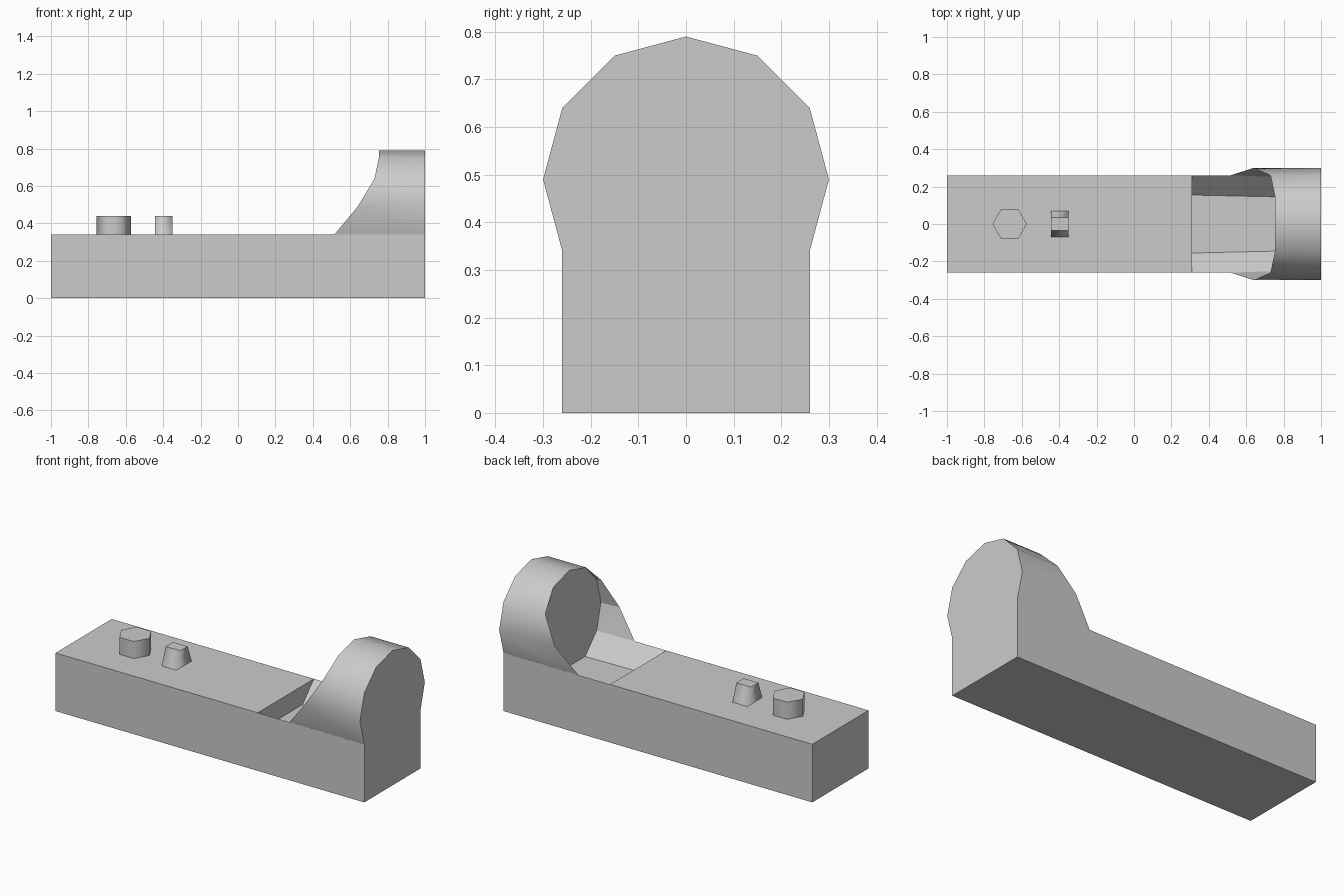
import bpy, bmesh, math

if "Cube" in bpy.data.objects:
    bpy.data.objects.remove(bpy.data.objects["Cube"], do_unlink=True)

grey = bpy.data.materials.new("light grey")
grey.use_nodes = True
grey.diffuse_color = (0.6, 0.6, 0.6, 1)
grey.node_tree.nodes["Principled BSDF"].inputs["Base Color"].default_value = (0.6, 0.6, 0.6, 1)


def finish(name, bm):
    bmesh.ops.remove_doubles(bm, verts=bm.verts, dist=1e-5)
    bmesh.ops.recalc_face_normals(bm, faces=bm.faces)
    mesh = bpy.data.meshes.new(name)
    bm.to_mesh(mesh)
    bm.free()
    mesh.materials.append(grey)
    obj = bpy.data.objects.new(name, mesh)
    bpy.context.collection.objects.link(obj)
    return obj


def face(bm, points, smooth=False):
    f = bm.faces.new([bm.verts.new(p) for p in points])
    f.smooth = smooth


def both_sides(bm, points, smooth=False):
    face(bm, points, smooth)
    face(bm, [(x, -y, z) for x, y, z in reversed(points)], smooth)


W, DECK, FLOOR = 0.26, 0.34, 0.23       # half width, deck height, trough floor
START, WALL, RIM = 0.31, 0.755, 0.515   # trough start, back wall, hood rim start

# Base: long block with a tapered trough sunk into the deck
bm = bmesh.new()
face(bm, [(-1, -W, 0), (-1, W, 0), (1, W, 0), (1, -W, 0)])
for x in (-1, 1):
    face(bm, [(x, -W, 0), (x, W, 0), (x, W, DECK), (x, -W, DECK)])
both_sides(bm, [(-1, W, 0), (1, W, 0), (1, W, DECK), (WALL, W, DECK),
                (RIM, W, DECK), (START, W, DECK), (-1, W, DECK)])
face(bm, [(-1, -W, DECK), (START, -W, DECK), (START, W, DECK), (-1, W, DECK)])
face(bm, [(START, -W, DECK), (START, W, DECK), (START, 0.155, FLOOR), (START, -0.155, FLOOR)])
face(bm, [(START, -0.155, FLOOR), (START, 0.155, FLOOR), (WALL, 0.145, FLOOR), (WALL, -0.145, FLOOR)])
both_sides(bm, [(START, 0.155, FLOOR), (START, W, DECK), (RIM, W, DECK), (WALL, 0.145, FLOOR)])
both_sides(bm, [(WALL, 0.145, FLOOR), (RIM, W, DECK), (WALL, 0.252, DECK)])
both_sides(bm, [(RIM, W, DECK), (WALL, W, DECK), (WALL, 0.252, DECK)])
face(bm, [(WALL, -0.145, FLOOR), (WALL, 0.145, FLOOR), (WALL, 0.252, DECK), (WALL, -0.252, DECK)])
face(bm, [(WALL, -W, DECK), (WALL, W, DECK), (1, W, DECK), (1, -W, DECK)])
finish("base", bm)

# Hood: twelve-sided barrel whose thin walls sweep down to the deck
bm = bmesh.new()
ring = []
for i in range(5):
    a = math.radians(-30 + 30 * i)
    ring.append((0.3 * math.cos(a), 0.49 + 0.3 * math.sin(a)))
rim_x = (RIM, 0.64, 0.73, 0.753, WALL)
shrink = (0.97, 0.97, 0.975, 0.99, 1)
inner = [(y * s, DECK if i == 0 else 0.49 + (z - 0.49) * s)
         for i, ((y, z), s) in enumerate(zip(ring, shrink))]
for i in range(4):
    (ya, za), (yb, zb) = ring[i:i + 2]
    (ia, ja), (ib, jb) = inner[i:i + 2]
    both_sides(bm, [(rim_x[i], ya, za), (1, ya, za), (1, yb, zb), (rim_x[i + 1], yb, zb)], True)
    both_sides(bm, [(rim_x[i], ya, za), (WALL, ia, ja), (rim_x[i + 1], yb, zb)])
    if i < 3:
        both_sides(bm, [(WALL, ia, ja), (WALL, ib, jb), (rim_x[i + 1], yb, zb)])
for x, outline in ((1, ring), (WALL, inner)):
    face(bm, [(x, y, z) for y, z in outline] + [(x, -y, z) for y, z in outline[-2::-1]])
finish("hood", bm)


# Studs on the deck: smooth sides, flat caps
def stud(name, bottom, top, height=0.1):
    bm = bmesh.new()
    z0, z1 = DECK, DECK + height
    n = len(bottom)
    for i in range(n):
        j = (i + 1) % n
        face(bm, [(*bottom[i], z0), (*bottom[j], z0), (*top[j], z1), (*top[i], z1)], True)
    face(bm, [(*p, z0) for p in bottom])
    face(bm, [(*p, z1) for p in top])
    finish(name, bm)


hexagon = [(-0.665 + 0.092 * math.cos(k * math.pi / 3), 0.092 * math.sin(k * math.pi / 3))
           for k in range(6)]
stud("hex_stud", hexagon, hexagon)


def rectangle(half_y):
    return [(-0.445, -half_y), (-0.35, -half_y), (-0.35, half_y), (-0.445, half_y)]


stud("wedge_stud", rectangle(0.07), rectangle(0.034))
